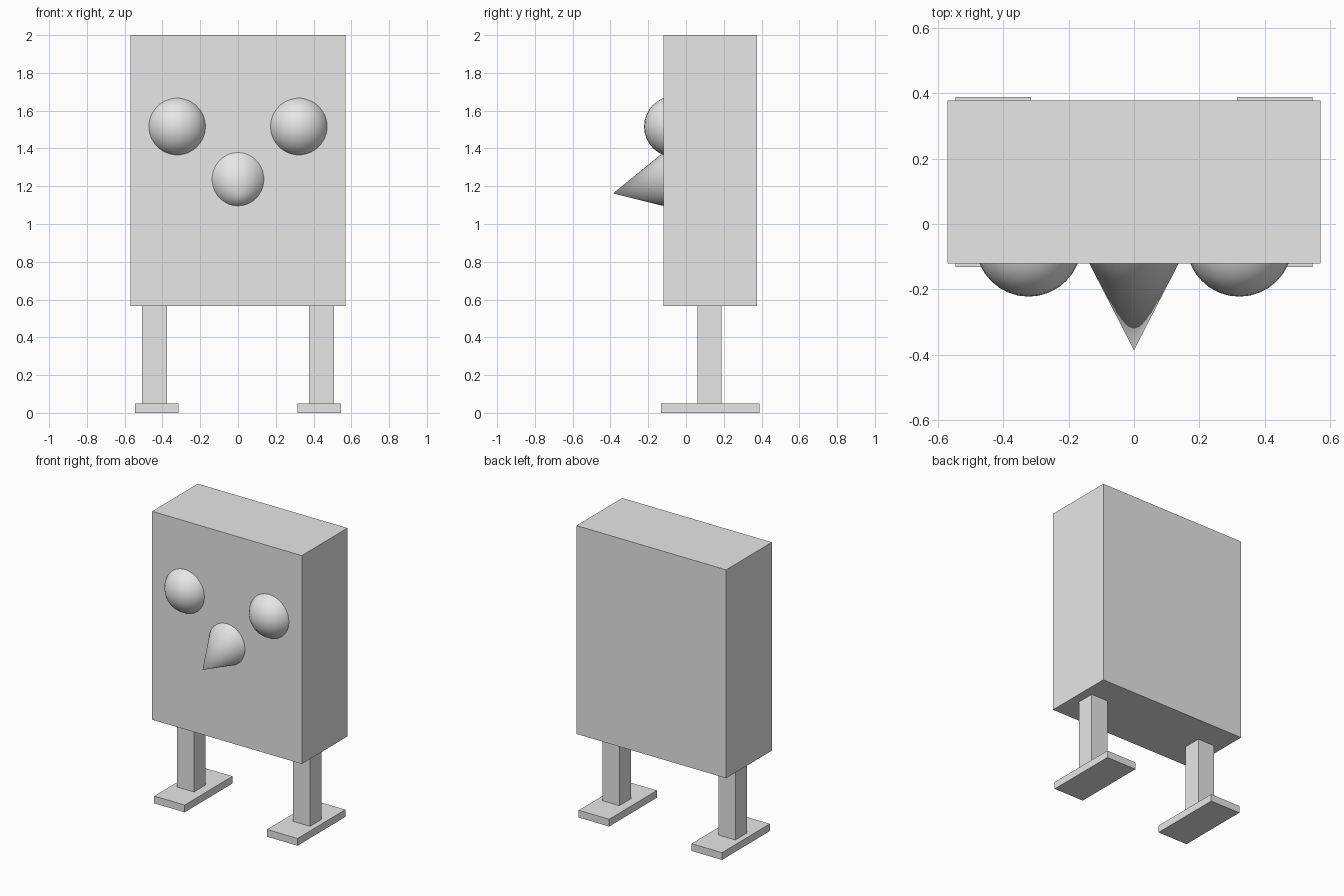
import bpy
import math
from mathutils import Vector

cube = bpy.data.objects.get("Cube")
if cube:
    bpy.data.objects.remove(cube, do_unlink=True)

grey = bpy.data.materials.new("plain_grey")
grey.use_nodes = True
grey.diffuse_color = (0.8, 0.8, 0.8, 1)
grey.node_tree.nodes["Principled BSDF"].inputs["Base Color"].default_value = (0.8, 0.8, 0.8, 1)


def finish(name):
    ob = bpy.context.object
    ob.name = name
    ob.data.materials.append(grey)
    return ob


def box(name, low, high):
    low, high = Vector(low), Vector(high)
    bpy.ops.mesh.primitive_cube_add(size=1, location=(low + high) / 2)
    ob = finish(name)
    ob.scale = high - low
    bpy.ops.object.transform_apply(location=False, rotation=False, scale=True)
    return ob


# Body slab
box("body", (-0.57, -0.12, 0.565), (0.57, 0.377, 2))

# Legs, feet and eyes on both sides
for side, s in (("left", 1), ("right", -1)):
    x = s * 0.442
    box(side + "_leg", (x - 0.065, 0.06, 0.05), (x + 0.065, 0.187, 0.565))
    x = s * 0.43
    box(side + "_foot", (x - 0.116, -0.132, 0), (x + 0.116, 0.388, 0.05))
    bpy.ops.mesh.primitive_uv_sphere_add(segments=32, ring_count=16, radius=0.162,
                                         location=(s * 0.322, -0.06, 1.516))
    finish(side + "_eye")
    bpy.ops.object.shade_smooth()

# Beak: a cone tilted downwards, its base sunk into the body
tilt = math.radians(12.6)
length = 0.35
tip = Vector((0, -0.386, 1.162))
axis = Vector((0, -math.cos(tilt), -math.sin(tilt)))
bpy.ops.mesh.primitive_cone_add(vertices=32, radius1=length / 2, depth=length,
                                location=tip - axis * length / 2,
                                rotation=(math.pi / 2 + tilt, 0, 0))
finish("beak")
bpy.ops.object.shade_smooth_by_angle(angle=math.radians(40))
